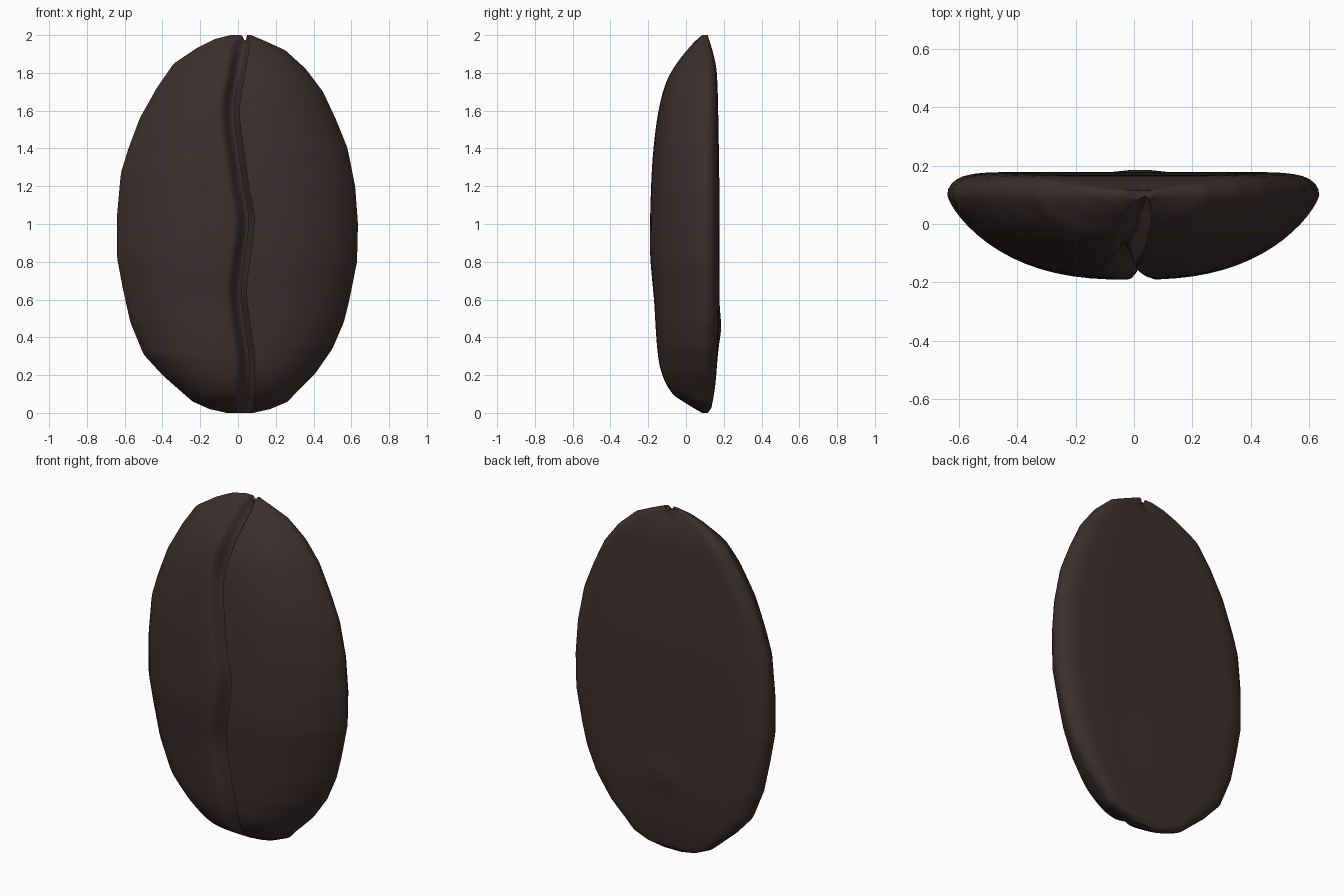
import bpy, bmesh, math

if "Cube" in bpy.data.objects:
    bpy.data.objects.remove(bpy.data.objects["Cube"])

# Outline and depth curves, each as (height, value)
LEFT = [(0, -.06), (.02, -.15), (.06, -.24), (.2, -.4), (.31, -.5), (.48, -.57), (.66, -.61),
        (.82, -.64), (1.05, -.64), (1.27, -.62), (1.4, -.58), (1.56, -.52), (1.72, -.43),
        (1.85, -.34), (1.93, -.22), (1.98, -.12), (2, -.04)]
RIGHT = [(0, .08), (.02, .17), (.06, .265), (.1, .3), (.21, .41), (.34, .5), (.48, .56), (.6, .59),
         (.8, .63), (1, .635), (1.2, .62), (1.4, .58), (1.55, .52), (1.7, .45), (1.82, .36),
         (1.92, .25), (1.97, .14), (2, .07)]
FRONT = [(0, .085), (.05, .0), (.1, -.07), (.2, -.125), (.32, -.15), (.6, -.17), (.85, -.19),
         (1.2, -.185), (1.4, -.172), (1.6, -.145), (1.75, -.105), (1.85, -.05), (1.95, .03), (2, .085)]
BACK = [(0, .115), (.03, .135), (.2, .16), (.5, .175), (1, .178), (1.5, .172), (1.8, .163),
        (1.9, .145), (2, .115)]
CREASE = [(0, .055), (.15, .06), (.3, .058), (.5, .03), (.65, .015), (.8, .032), (.95, .053),
          (1.05, .055), (1.2, .028), (1.4, .0), (1.6, -.022), (1.8, .008), (1.9, .025), (2, .04)]


def curve(pts, z, smooth=True):
    """Interpolate a table, by cubic or straight segments."""
    i = 0
    while i < len(pts) - 2 and z > pts[i + 1][0]:
        i += 1
    (z0, a), (z1, b) = pts[i], pts[i + 1]
    h = z1 - z0
    t = (z - z0) / h
    if not smooth:
        return a + (b - a) * t

    def slope(k):
        lo, hi = pts[max(k - 1, 0)], pts[min(k + 1, len(pts) - 1)]
        return (hi[1] - lo[1]) / (hi[0] - lo[0])
    return (a * (2*t**3 - 3*t*t + 1) + b * (3*t*t - 2*t**3)
            + h * (slope(i) * (t**3 - 2*t*t + t) + slope(i + 1) * (t**3 - t*t)))


def step(t):
    t = max(0, min(1, t))
    return t * t * (3 - 2 * t)


def groove(d):
    """Crease depth: soft slope on the left, steep wall on the right."""
    return step((d + .075) / .07) if d < 0 else 1 - step(d / .03)


OFFSETS = [-.08, -.065, -.05, -.035, -.02, -.008, 0, .006, .013, .021, .03, .045]
SIDE, ROWS, FLAT = 16, 110, 30


def section(z):
    """One horizontal slice: domed front with crease, then the flat back."""
    xl, xr = curve(LEFT, z, False), curve(RIGHT, z, False)
    yf, yb, xc = curve(FRONT, z), curve(BACK, z), curve(CREASE, z)
    mid, half = (xl + xr) / 2, (xr - xl) / 2
    k = min(1, half / .18)
    xc = max(xl + .085 * k, min(xr - .05 * k, xc))
    a, b = xc + OFFSETS[0] * k, xc + OFFSETS[-1] * k
    xs = [a + (xl - a) * math.sin(math.pi / 2 * (1 - i / SIDE)) for i in range(SIDE)]
    xs += [xc + o * k for o in OFFSETS]
    xs += [b + (xr - b) * math.sin(math.pi / 2 * i / SIDE) for i in range(1, SIDE + 1)]
    ring = []
    for x in xs:
        u = min(1, abs(x - mid) / half)
        g = groove((x - xc) / k)
        y = .1 - (.1 - yf) * (1 - u**2.6)**.75 + g * min(.075, .6 * (.1 - yf))
        ring.append((x, y, z - .03 * g * step((z - 1.85) / .15)))
    for i in range(1, FLAT):
        c = math.cos(math.pi * i / FLAT)
        x = mid + half * c
        bump = .013 * math.exp(-((x - .02) / .09)**2 - ((z - .45) / .09)**2)
        notch = .03 * groove((x - xc) / k) * step((z - 1.85) / .15)
        ring.append((x, .1 + (yb - .1) * (1 - abs(c)**12)**.5 + bump, z - notch))
    return ring


# Coffee bean half: skin the slices together
bm = bmesh.new()
rings = [[bm.verts.new(p) for p in section(1 - math.cos(math.pi * i / ROWS))]
         for i in range(ROWS + 1)]
n = len(rings[0])
for r0, r1 in zip(rings, rings[1:]):
    for j in range(n):
        bm.faces.new((r0[j], r0[(j + 1) % n], r1[(j + 1) % n], r1[j]))
bm.faces.new(rings[0])
bm.faces.new(rings[-1])
bmesh.ops.recalc_face_normals(bm, faces=bm.faces)
mesh = bpy.data.meshes.new("coffee_bean")
bm.to_mesh(mesh)
bm.free()
bean = bpy.data.objects.new("coffee_bean", mesh)
bpy.context.collection.objects.link(bean)

mat = bpy.data.materials.new("dark roast brown")
mat.diffuse_color = (.047, .029, .028, 1)
mat.use_nodes = True
mat.node_tree.nodes["Principled BSDF"].inputs["Base Color"].default_value = mat.diffuse_color
mesh.materials.append(mat)

bpy.context.view_layer.objects.active = bean
bean.select_set(True)
bpy.ops.object.shade_smooth_by_angle(angle=math.radians(50))
